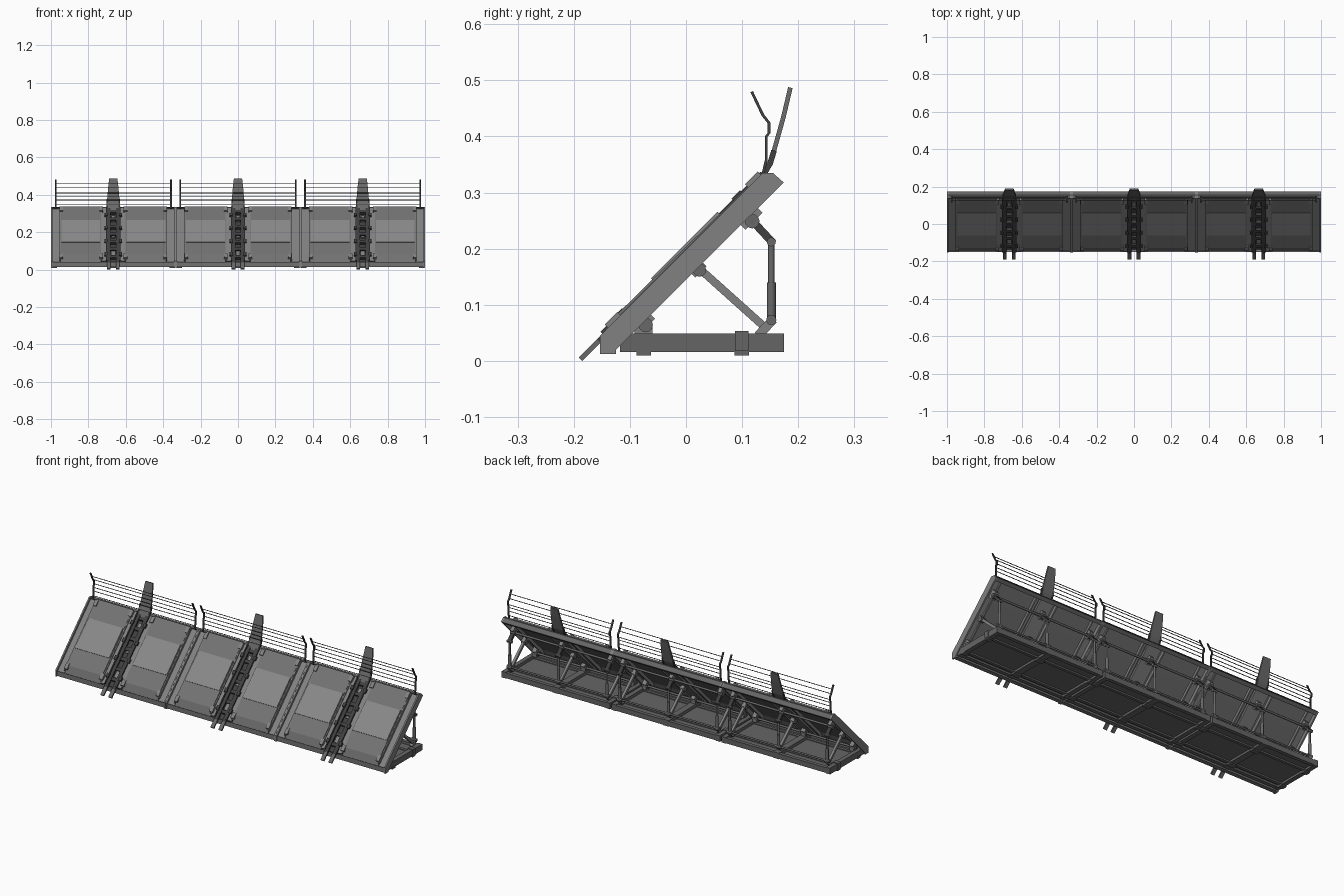
import bpy, bmesh
from mathutils import Vector

CENTRES = (-0.6667, 0.0, 0.6667)   # three identical modules


def grey(name, v):
    m = bpy.data.materials.new(name)
    m.diffuse_color = (v, v, v, 1)
    return m


DECK, PANEL, PAD = grey("deck_grey", 0.22), grey("panel_grey", 0.17), grey("pad_grey", 0.25)
BASE, DARK, MAST = grey("base_grey", 0.13), grey("dark_metal", 0.05), grey("mast_grey", 0.14)


def place(name, mesh, mat):
    mesh.materials.append(mat)
    for i, cx in enumerate(CENTRES):
        ob = bpy.data.objects.new(f"{name}_{i + 1}", mesh)
        ob.location.x = cx
        bpy.context.collection.objects.link(ob)


def add_prism(bm, pts, x0, x1):
    a = [bm.verts.new((x0, y, z)) for y, z in pts]
    b = [bm.verts.new((x1, y, z)) for y, z in pts]
    n = len(pts)
    bm.faces.new(a)
    bm.faces.new(b[::-1])
    for i in range(n):
        bm.faces.new((a[i], b[i], b[(i + 1) % n], a[(i + 1) % n]))


def part(name, mat, items):
    """items: (yz profile, x0, x1) prisms, joined and repeated per module."""
    bm = bmesh.new()
    for pts, x0, x1 in items:
        add_prism(bm, pts, x0, x1)
    bmesh.ops.recalc_face_normals(bm, faces=bm.faces)
    me = bpy.data.meshes.new(name)
    bm.to_mesh(me)
    bm.free()
    place(name, me, mat)


def both(pts, x0, x1):
    return [(pts, x0, x1), (pts, -x1, -x0)]


def rect(y0, y1, z0, z1):
    return [(y0, z0), (y1, z0), (y1, z1), (y0, z1)]


def slope(u0, u1, w0, w1):
    """Rectangle on the 45 degree deck: u = y+z along it, w = z-y across it."""
    return [((u - w) / 2, (u + w) / 2) for u, w in ((u0, w0), (u1, w0), (u1, w1), (u0, w1))]


def strip(path, t):
    """Bar of thickness t following a yz path."""
    left, right = [], []
    for i, p in enumerate(path):
        d = Vector(path[min(i + 1, len(path) - 1)]) - Vector(path[max(i - 1, 0)])
        n = Vector((-d.y, d.x)).normalized() * t / 2
        left.append(tuple(Vector(p) + n))
        right.append(tuple(Vector(p) - n))
    return left + right[::-1]


def rods(name, mat, segs, sides=8):
    """Round rods: (start, end, radius), repeated per module."""
    bm = bmesh.new()
    for a, b, r in segs:
        a, b = Vector(a), Vector(b)
        d = b - a
        m = d.to_track_quat('Z', 'Y').to_matrix().to_4x4()
        m.translation = (a + b) / 2
        bmesh.ops.create_cone(bm, cap_ends=True, segments=sides, radius1=r, radius2=r,
                              depth=d.length, matrix=m)
    me = bpy.data.meshes.new(name)
    bm.to_mesh(me)
    bm.free()
    for f in me.polygons:
        f.use_smooth = len(f.vertices) == 4
    me.set_sharp_from_angle(angle=0.9)
    place(name, me, mat)


# Deck: edge walls, recessed strips, ribs, cross beams
wall = [(-0.153, 0.012), (-0.125, 0.012), (-0.125, 0.02), (0.174, 0.318),
        (0.155, 0.335), (0.137, 0.335), (-0.153, 0.045)]
part("deck_edge_wall", DECK, both(wall, 0.325, 0.333))
part("deck_edge_strip", DECK, both(slope(-0.105, 0.47, 0.172, 0.182), 0.285, 0.326))
part("deck_inner_rib", DECK, both(slope(-0.09, 0.47, 0.160, 0.200), 0.281, 0.288)
     + both(slope(-0.09, 0.47, 0.160, 0.200), 0.060, 0.067))
part("deck_top_beam", BASE, [([(0.137, 0.332), (0.155, 0.335), (0.174, 0.318), (0.160, 0.304)], -0.325, 0.325)])
part("deck_front_beam", PANEL, [([(-0.15, 0.015), (-0.127, 0.015), (-0.127, 0.03), (-0.15, 0.042)], -0.325, 0.325)])

# Panels, each bent in three flats, with a lighter pad in the middle
panel = [(-0.148, 0.022), (-0.128, 0.078), (-0.06, 0.145), (0.06, 0.262), (0.136, 0.338),
         (0.146, 0.328), (0.07, 0.25), (-0.05, 0.133), (-0.118, 0.066), (-0.138, 0.022)]
part("deck_panel", PANEL, both(panel, 0.066, 0.282))
part("panel_pad", PAD, both(slope(0.085, 0.322, 0.19, 0.210), 0.070, 0.278))
part("panel_clip", DECK, [it for x0, x1 in ((0.268, 0.287), (0.055, 0.075))
                          for u in (-0.08, 0.42)
                          for it in both(slope(u, u + 0.045, 0.19, 0.21), x0, x1)])

# Central track with prongs, rungs and flanges
part("track_flange", DECK, both(slope(-0.1, 0.47, 0.184, 0.193), 0.036, 0.062))
part("track_floor", DECK, [(slope(-0.1, 0.47, 0.155, 0.165), -0.040, 0.040)])
part("track_rail", DARK, both(slope(-0.12, 0.47, 0.185, 0.197), 0.014, 0.034)
     + both(slope(-0.1, 0.47, 0.165, 0.204), 0.032, 0.038)
     + [(slope(-0.1, 0.47, 0.166, 0.170), -0.033, 0.033)])
part("track_prong", MAST, both(slope(-0.185, -0.12, 0.185, 0.197), 0.014, 0.034))
part("track_rung", DARK, [(slope(u, u + 0.025, 0.169, 0.192), -0.033, 0.033)
                          for u in (-0.06, 0.02, 0.10, 0.18, 0.26, 0.34, 0.42)])
part("track_clip", DARK, [it for u in (-0.05, 0.09, 0.23, 0.37)
                          for it in both(slope(u, u + 0.03, 0.19, 0.208), 0.030, 0.046)])

# Tapered mast above each track
bm = bmesh.new()
rings = []
for y, z, w in ((0.130, 0.318, 0.036), (0.153, 0.362, 0.034), (0.1735, 0.435, 0.028), (0.186, 0.488, 0.022)):
    rings.append([bm.verts.new(p) for p in ((-w, y - .004, z), (w, y - .004, z),
                                            (w, y + .004, z - .002), (-w, y + .004, z - .002))])
for a, b in zip(rings, rings[1:]):
    for k in range(4):
        bm.faces.new((a[k], a[(k + 1) % 4], b[(k + 1) % 4], b[k]))
bm.faces.new(rings[0][::-1])
bm.faces.new(rings[-1])
bmesh.ops.recalc_face_normals(bm, faces=bm.faces)
mast = bpy.data.meshes.new("mast")
bm.to_mesh(mast)
bm.free()
place("mast", mast, MAST)
part("mast_bracket", DARK, both(strip([(0.134, 0.325), (0.150, 0.352), (0.157, 0.375)], 0.010), 0.028, 0.036))

# Bent rail posts and wires
post = [(0.136, 0.328), (0.143, 0.358), (0.143, 0.400), (0.148, 0.406),
        (0.148, 0.424), (0.137, 0.438), (0.117, 0.480)]
part("rail_post", DARK, both(strip(post, 0.005), 0.304, 0.313))
rods("rail_wire", DARK, [((-0.31, y, z), (0.31, y, z), 0.002) for y, z in
                         ((0.141, 0.347), (0.143, 0.372), (0.143, 0.392), (0.148, 0.410),
                          (0.137, 0.438), (0.127, 0.459))], 6)

# Base frame: cross beams, long beams, floor plates, feet
part("base_cross_beam", BASE, both(rect(-0.118, 0.175, 0.016, 0.049), 0.303, 0.328)
     + [(rect(-0.118, 0.175, 0.016, 0.049), -0.018, 0.018)])
part("base_long_beam", BASE, [(rect(y, y + 0.02, 0.018, 0.046), -0.303, 0.303) for y in (-0.118, 0.155)]
     + [(rect(y, y + 0.016, 0.020, 0.036), -0.303, 0.303) for y in (-0.083, 0.09)])
part("base_floor", BASE, both(rect(-0.1, 0.157, 0.028, 0.032), 0.017, 0.304))
part("base_foot", BASE, [it for y in (-0.075, 0.099)
                         for it in both(rect(y - 0.013, y + 0.013, 0.010, 0.022), 0.300, 0.330)
                         + [(rect(y - 0.013, y + 0.013, 0.010, 0.022), -0.022, 0.022)]])
part("base_clamp", BASE, both(rect(0.087, 0.111, 0.018, 0.053), 0.300, 0.333))

# Struts, knees and hinges at three stations per module
segs, arms, blocks, braces = [], [], [], []
for x in (-0.295, 0.0, 0.295):
    segs += [((x, 0.152, 0.068), (x, 0.152, 0.140), 0.008),
             ((x, 0.152, 0.140), (x, 0.152, 0.216), 0.0055),
             ((x - 0.014, 0.152, 0.073), (x + 0.014, 0.152, 0.073), 0.009),
             ((x - 0.014, 0.152, 0.212), (x + 0.014, 0.152, 0.212), 0.008),
             ((x - 0.014, 0.118, 0.249), (x + 0.014, 0.118, 0.249), 0.013),
             ((x - 0.014, 0.024, 0.162), (x + 0.014, 0.024, 0.162), 0.012),
             ((x - 0.016, -0.072, 0.064), (x + 0.016, -0.072, 0.064), 0.013)]
    braces += [(strip([(0.020, 0.168), (0.145, 0.056)], 0.014), x - 0.007, x + 0.007),
               (strip([(0.128, 0.045), (0.156, 0.074)], 0.016), x - 0.010, x + 0.010)]
    arms += [(strip([(0.118, 0.250), (0.156, 0.209)], 0.014), x - 0.010, x + 0.010)]
    blocks += [(slope(0.34, 0.40, 0.128, 0.18), x - 0.010, x + 0.010),
               (slope(0.165, 0.205, 0.132, 0.18), x - 0.010, x + 0.010),
               (rect(-0.092, -0.060, 0.045, 0.068), x - 0.012, x + 0.012),
               (slope(-0.03, 0.02, 0.130, 0.18), x - 0.012, x + 0.012)]
rods("strut", MAST, segs, 12)
part("strut_arm", DARK, arms)
part("diagonal_brace", DECK, braces)
part("hinge_block", DECK, blocks)

# Long tubes tying the stations together
rods("tie_tube", BASE, [((-0.31, 0.118, 0.249), (0.31, 0.118, 0.249), 0.006),
                        ((-0.31, 0.152, 0.073), (0.31, 0.152, 0.073), 0.005),
                        ((-0.31, -0.072, 0.064), (0.31, -0.072, 0.064), 0.006)], 10)
